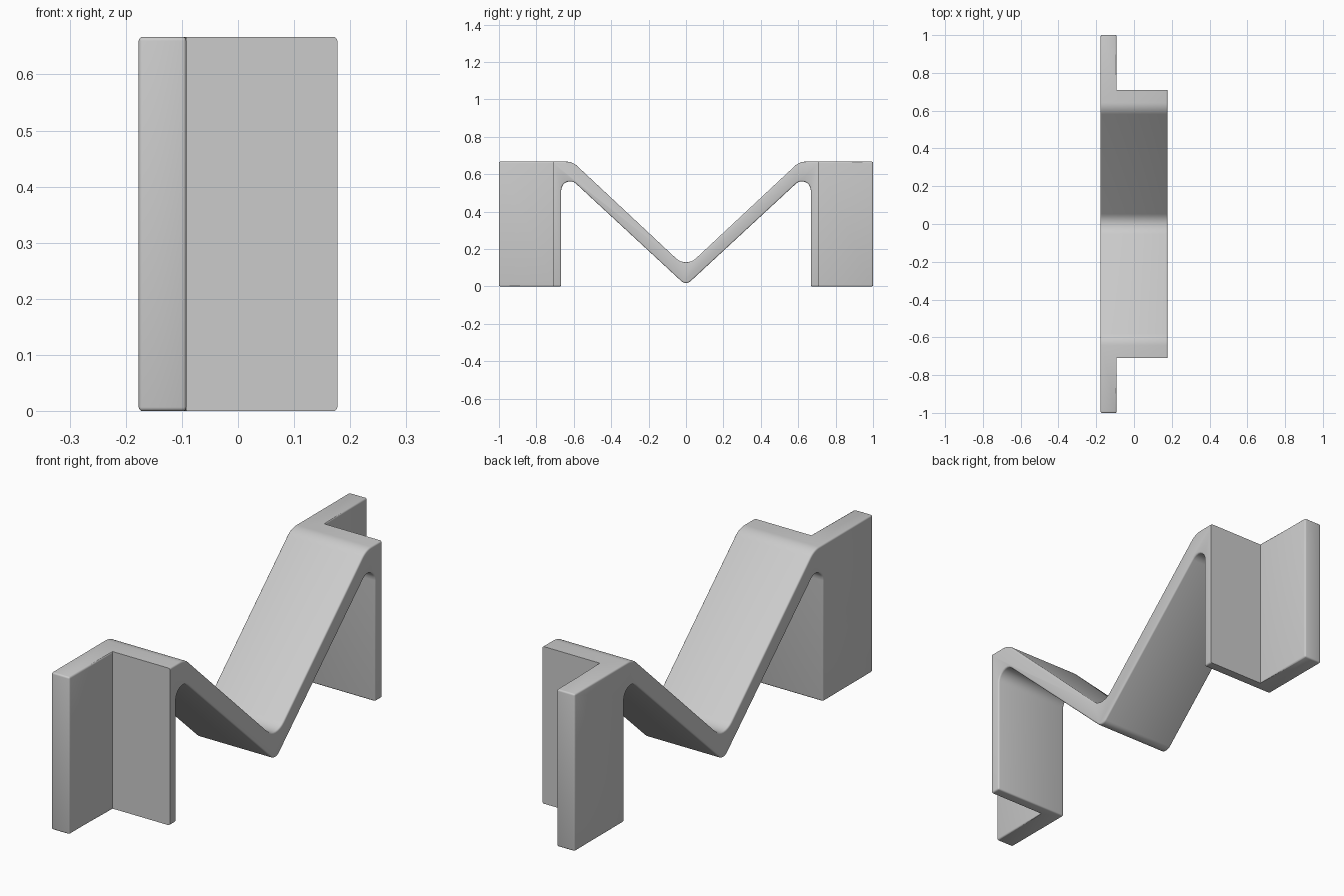
import bpy, bmesh, math
from mathutils import Vector

if "Cube" in bpy.data.objects:
    bpy.data.objects.remove(bpy.data.objects["Cube"], do_unlink=True)

HALF_W, FLANGE_X = 0.177, -0.092
WALL_Y, INNER_Y, TOP = 0.71, 0.667, 0.667
EDGE = 0.007


def rounded(points, steps=8):
    """Closed outline from (y, z, corner radius) points."""
    out = []
    for i, (y, z, r) in enumerate(points):
        p = Vector((y, z))
        if r == 0:
            out.append(p)
            continue
        a = (Vector(points[i - 1][:2]) - p).normalized()
        b = (Vector(points[(i + 1) % len(points)][:2]) - p).normalized()
        half = a.angle(b) / 2
        centre = p + (a + b).normalized() * (r / math.sin(half))
        start = p + a * (r / math.tan(half)) - centre
        end = p + b * (r / math.tan(half)) - centre
        sweep = math.pi - 2 * half
        for k in range(steps + 1):
            t = k / steps
            out.append(centre + (start * math.sin((1 - t) * sweep)
                                 + end * math.sin(t * sweep)) / math.sin(sweep))
    return out


# Folded strip profile: half outline from the front, mirrored to the back
top_side = [(-WALL_Y, 0, 0), (-WALL_Y, TOP, 0), (-0.607, TOP, 0.09)]
under_side = [(-INNER_Y, 0.622, 0.047), (-INNER_Y, 0, 0)]


def flip(points):
    return [(-y, z, r) for y, z, r in reversed(points)]


outline = rounded(top_side + [(0, 0.10, 0.078)] + flip(top_side)
                  + flip(under_side) + [(0, 0.005, 0.037)] + under_side)

# Sweep the profile across the width, with a seam where the flanges end
bm = bmesh.new()
rings = [[bm.verts.new((x, p.x, p.y)) for p in outline]
         for x in (-HALF_W, FLANGE_X, HALF_W)]
bm.faces.new(rings[0])
bm.faces.new(rings[-1])
n = len(outline)
for r0, r1 in zip(rings, rings[1:]):
    for i in range(n):
        j = (i + 1) % n
        bm.faces.new((r0[i], r0[j], r1[j], r1[i]))
bmesh.ops.recalc_face_normals(bm, faces=bm.faces)

# Pull the end flanges out of the walls
for side in (-1, 1):
    face = next(f for f in bm.faces
                if f.calc_center_median().x < FLANGE_X
                and all(abs(v.co.y - side * WALL_Y) < 1e-4 for v in f.verts))
    new = bmesh.ops.extrude_face_region(bm, geom=[face])["geom"]
    for v in new:
        if isinstance(v, bmesh.types.BMVert):
            v.co.y = side
    if face.is_valid:
        bmesh.ops.delete(bm, geom=[face], context="FACES_ONLY")
bmesh.ops.dissolve_limit(bm, angle_limit=math.radians(1),
                         verts=bm.verts, edges=bm.edges)
bmesh.ops.recalc_face_normals(bm, faces=bm.faces)

# Soften the outer edges, keeping the wall fronts and inside corners crisp
soft = [e for e in bm.edges
        if e.is_convex and len(e.link_faces) == 2
        and e.calc_face_angle() > math.radians(35)
        and not all(abs(abs(v.co.y) - WALL_Y) < 1e-4 for v in e.verts)]
bmesh.ops.bevel(bm, geom=soft, offset=EDGE, segments=3, profile=0.5,
                affect="EDGES", clamp_overlap=False)

mesh = bpy.data.meshes.new("folded_bracket")
bm.to_mesh(mesh)
bm.free()
bracket = bpy.data.objects.new("folded_bracket", mesh)
bpy.context.collection.objects.link(bracket)

# Plain grey finish
grey = bpy.data.materials.new("plain_grey")
grey.use_nodes = True
colour = (0.6, 0.6, 0.6, 1)
grey.diffuse_color = colour
grey.node_tree.nodes["Principled BSDF"].inputs["Base Color"].default_value = colour
mesh.materials.append(grey)

bpy.context.view_layer.objects.active = bracket
bracket.select_set(True)
bpy.ops.object.shade_smooth_by_angle(angle=math.radians(35))
